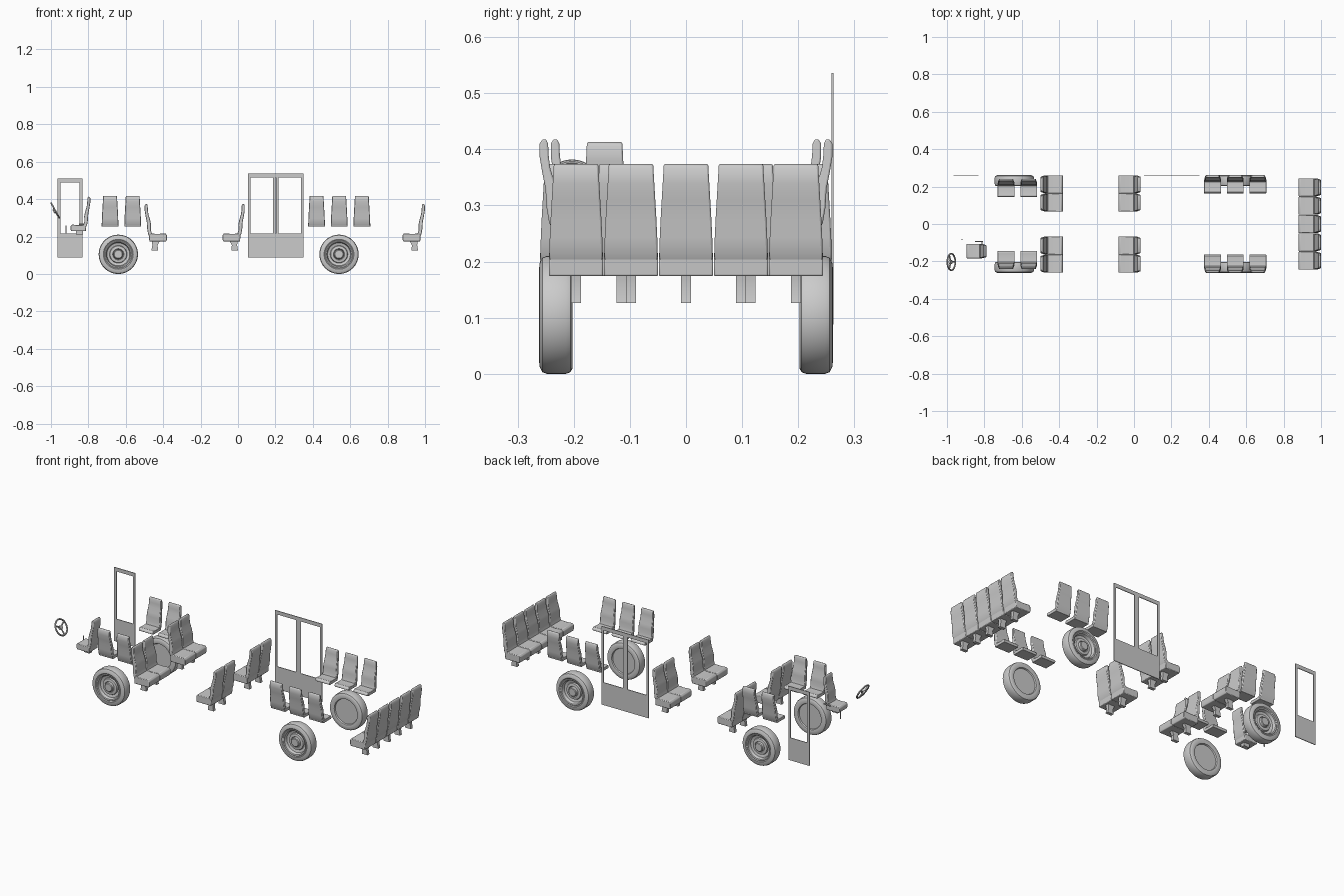
import bpy, bmesh
from math import radians, pi, cos, sin
from mathutils import Matrix, Vector

if "Cube" in bpy.data.objects:
    bpy.data.objects.remove(bpy.data.objects["Cube"])


def finish(name, bm, matrix=Matrix(), bevel=0.0):
    bmesh.ops.transform(bm, matrix=matrix, verts=bm.verts)
    bmesh.ops.recalc_face_normals(bm, faces=bm.faces)
    me = bpy.data.meshes.new(name)
    bm.to_mesh(me)
    bm.free()
    ob = bpy.data.objects.new(name, me)
    bpy.context.collection.objects.link(ob)
    if bevel:
        mod = ob.modifiers.new("soft_edges", 'BEVEL')
        mod.width, mod.segments, mod.limit_method = bevel, 2, 'ANGLE'
        mod.angle_limit = radians(40)
    return ob


def slab(name, profile, half_width, matrix, bevel=0.003):
    """Closed (depth, height) profile given a width that depends on height."""
    bm = bmesh.new()
    left = [bm.verts.new((u, -half_width(v), v)) for u, v in profile]
    right = [bm.verts.new((u, half_width(v), v)) for u, v in profile]
    n = len(profile)
    bm.faces.new(left)
    bm.faces.new(right[::-1])
    for i in range(n):
        j = (i + 1) % n
        bm.faces.new((left[i], right[i], right[j], left[j]))
    return finish(name, bm, matrix, bevel)


def box(name, lo, hi, bevel=0.0):
    lo, hi = Vector(lo), Vector(hi)
    bm = bmesh.new()
    bmesh.ops.create_cube(bm, size=1)
    size = hi - lo
    return finish(name, bm, Matrix.Translation((lo + hi) / 2) @ Matrix.Diagonal((*size, 1)), bevel)


def rod(name, a, b, r):
    a, b = Vector(a), Vector(b)
    bm = bmesh.new()
    bmesh.ops.create_cone(bm, cap_ends=True, segments=12, radius1=r, radius2=r, depth=(b - a).length)
    rot = (b - a).to_track_quat('Z', 'Y').to_matrix().to_4x4()
    return finish(name, bm, Matrix.Translation((a + b) / 2) @ rot)


# Seats: local x is depth, with the backrest at +x
BACK = [(0.078, 0.035), (0.086, 0.06), (0.085, 0.09), (0.090, 0.115), (0.099, 0.145),
        (0.102, 0.17), (0.103, 0.192), (0.107, 0.2), (0.114, 0.2), (0.119, 0.192),
        (0.119, 0.165), (0.114, 0.135), (0.108, 0.105), (0.106, 0.07), (0.101, 0.04), (0.092, 0.022)]


def back_width(v):
    return 0.0485 - 0.002 * min(v / 0.08, 1) - 0.007 * max(0, (v - 0.08) / 0.12)


def seat(name, x, y, z, angle, scale=1.0, width=1.0, front=0.0, low=0.0, leg=True):
    m = (Matrix.Translation((x, y, z)) @ Matrix.Rotation(radians(angle), 4, 'Z')
         @ Matrix.Diagonal((scale, scale * width, scale, 1)))
    slab(name + "_back", BACK, back_width, m)
    cushion = [(front + 0.004, low), (front, low + 0.01), (front, 0.034), (front + 0.008, 0.043),
               (0.05, 0.04), (0.088, 0.042), (0.096, 0.03), (0.094, low)]
    slab(name + "_cushion", cushion, lambda v: 0.0485, m)
    if leg:
        foot = [(0.036, 0.005), (0.082, 0.005), (0.078, -0.02), (0.083, -0.048), (0.047, -0.048), (0.05, -0.02)]
        slab(name + "_leg", foot, lambda v: 0.009, m, 0)


# Rear bench of five
for i in range(-2, 3):
    seat("rear_seat", 0.88, i * 0.098, 0.174, 0)
# Facing pairs and inward-facing seats above the wheels
for s in (-1, 1):
    for y in (0.115, 0.212):
        seat("rearward_seat", -0.38, s * y, 0.174, 180)
        seat("forward_seat", -0.083, s * y, 0.174, 0)
    for x in (-0.684, -0.563):
        seat("front_side_seat", x, s * 0.13, 0.232, s * 90, 0.93, front=0.014, low=0.022, leg=False)
    for x in (0.42, 0.541, 0.662):
        seat("rear_side_seat", x, s * 0.15, 0.232, s * 90, 0.93, front=0.014, low=0.022, leg=False)

# Driver seat with armrest and stub
seat("driver_seat", -0.903, -0.145, 0.223, 0, 0.95, width=0.84, front=0.008, low=0.006, leg=False)
box("driver_pedestal", (-0.865, -0.157, 0.21), (-0.83, -0.133, 0.23))
box("driver_armrest", (-0.85, -0.096, 0.262), (-0.807, -0.09, 0.27), 0.002)
rod("armrest_pin", (-0.812, -0.11, 0.266), (-0.812, -0.09, 0.266), 0.003)
rod("gear_lever", (-0.92, -0.083, 0.215), (-0.92, -0.083, 0.26), 0.003)

# Steering wheel
wheel_m = Matrix.Translation((-0.977, -0.203, 0.339)) @ Matrix.Rotation(radians(61), 4, 'Y')
bpy.ops.mesh.primitive_torus_add(major_radius=0.044, minor_radius=0.0045, major_segments=40, minor_segments=10)
rim = bpy.context.object
rim.name = "steering_rim"
rim.matrix_world = wheel_m
for a in (0, 120, 240):
    r = radians(a)
    rod("steering_spoke", wheel_m @ Vector((0, 0, -0.004)),
        wheel_m @ Vector((0.043 * cos(r), 0.043 * sin(r), 0)), 0.004)
rod("steering_hub", wheel_m @ Vector((0, 0, -0.012)), wheel_m @ Vector((0, 0, 0.002)), 0.011)

# Road wheels: (radius, outward distance) profile spun round the axle
TYRE = [(0, 0.008), (0.070, 0.008), (0.073, 0.001), (0.078, 0), (0.095, 0), (0.102, 0.004), (0.105, 0.012),
        (0.105, 0.046), (0.102, 0.054), (0.092, 0.059), (0.080, 0.060), (0.075, 0.057), (0.072, 0.058),
        (0.066, 0.056), (0.061, 0.040), (0.047, 0.036), (0.044, 0.044), (0.030, 0.046), (0.027, 0.040),
        (0.025, 0.054), (0.021, 0.057), (0, 0.057)]
for x in (-0.64, 0.54):
    for s in (-1, 1):
        bm = bmesh.new()
        vs = [bm.verts.new((r, d, 0)) for r, d in TYRE]
        es = [bm.edges.new(p) for p in zip(vs, vs[1:])]
        bmesh.ops.spin(bm, geom=vs + es, cent=(0, 0, 0), axis=(0, 1, 0), angle=2 * pi, steps=48)
        bmesh.ops.remove_doubles(bm, verts=bm.verts, dist=1e-5)
        finish("road_wheel", bm, Matrix.Translation((x, s * 0.202, 0.105)) @ Matrix.Diagonal((1, s, 1, 1)))


# Doors: solid lower panel and an open window frame
def door(name, x0, x1, top, posts, sill=0.217, y0=0.259, y1=0.263):
    box(name + "_panel", (x0, y0, 0.088), (x1, y1, sill))
    box(name + "_top_rail", (x0, y0, top - 0.021), (x1, y1, top))
    for a, b in posts:
        box(name + "_post", (a, y0, sill), (b, y1, top - 0.021))


door("front_door", -0.965, -0.832, 0.51, [(-0.965, -0.95), (-0.847, -0.832)])
door("middle_door", 0.053, 0.35, 0.536, [(0.053, 0.066), (0.187, 0.2005), (0.2025, 0.216), (0.337, 0.35)])

# Smooth shading with crisp edges
for ob in bpy.data.objects:
    ob.select_set(True)
bpy.context.view_layer.objects.active = rim
bpy.ops.object.shade_smooth_by_angle(angle=radians(35))
